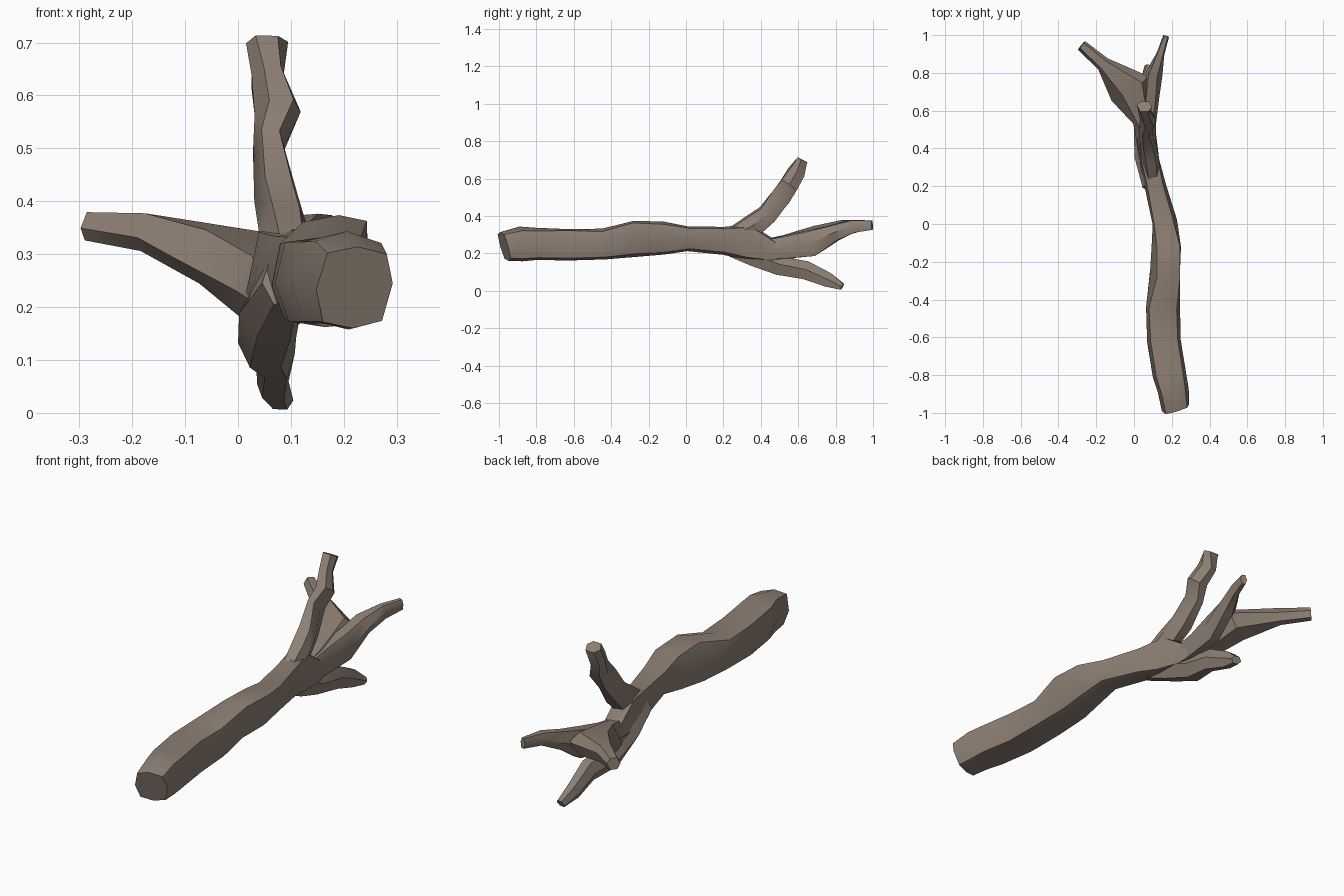
import bpy, bmesh, random
from mathutils import Vector

random.seed(4)
Z = Vector((0, 0, 1))

bark = bpy.data.materials.new("bark")
bark.diffuse_color = (0.27, 0.215, 0.175, 1)

# Cross-sections in units of half width / half height
THICK = [(1, 0.1), (0.78, 0.82), (0, 1), (-0.78, 0.85),
         (-1, -0.05), (-0.75, -0.85), (0.05, -1), (0.8, -0.82)]
THIN = [(1, 0.1), (0.55, 0.95), (-0.5, 1), (-1, -0.1), (-0.5, -0.95), (0.6, -1)]


def limb(name, rings, profile, first_dir=None, jitter=0.004):
    """Loft rings of (x, y, z, width, height[, skew]) along their path."""
    bm = bmesh.new()
    pts = [Vector(r[:3]) for r in rings]
    loops = []
    for i, r in enumerate(rings):
        t = pts[min(i + 1, len(pts) - 1)] - pts[max(i - 1, 0)]
        if i == 0 and first_dir:
            t = Vector(first_dir)
        t.normalize()
        side = t.cross(Z).normalized()
        up = side.cross(t)
        skew = r[5] if len(r) > 5 else 0
        amount = jitter if 0 < i < len(rings) - 1 else 0
        loop = []
        for u, v in profile:
            p = pts[i] + side * (u + skew * v) * r[3] / 2 + up * v * r[4] / 2
            p += Vector([random.uniform(-amount, amount) for _ in range(3)])
            loop.append(bm.verts.new(p))
        loops.append(loop)
    n = len(profile)
    for a, b in zip(loops, loops[1:]):
        for k in range(n):
            bm.faces.new((a[k], a[(k + 1) % n], b[(k + 1) % n], b[k]))
    bm.faces.new(loops[0])
    bm.faces.new(loops[-1])
    bmesh.ops.recalc_face_normals(bm, faces=bm.faces)
    mesh = bpy.data.meshes.new(name)
    bm.to_mesh(mesh)
    bm.free()
    ob = bpy.data.objects.new(name, mesh)
    bpy.context.collection.objects.link(ob)
    mesh.materials.append(bark)
    bpy.ops.object.select_all(action='DESELECT')
    ob.select_set(True)
    bpy.context.view_layer.objects.active = ob
    bpy.ops.object.shade_smooth_by_angle(angle=0.6)
    return ob


# Main stem with a slanted broken end
limb("trunk", [
    (0.22, -0.972, 0.237, 0.15, 0.16),
    (0.205, -0.88, 0.25, 0.165, 0.18),
    (0.19, -0.80, 0.25, 0.18, 0.175),
    (0.16, -0.62, 0.248, 0.18, 0.17),
    (0.155, -0.44, 0.25, 0.185, 0.17),
    (0.165, -0.27, 0.278, 0.155, 0.20, 0.3),
    (0.17, -0.12, 0.28, 0.155, 0.175, 0.15),
    (0.16, 0.01, 0.278, 0.13, 0.135),
    (0.115, 0.20, 0.27, 0.11, 0.15),
    (0.085, 0.33, 0.26, 0.105, 0.19),
    (0.065, 0.46, 0.215, 0.11, 0.12),
    (0.06, 0.56, 0.21, 0.09, 0.07),
], THICK, first_dir=(-0.3, 1, 0.3))

# Limb rising from the fork
limb("upper_limb", [
    (0.10, 0.23, 0.28, 0.08, 0.09),
    (0.085, 0.35, 0.34, 0.095, 0.12),
    (0.07, 0.43, 0.405, 0.085, 0.105),
    (0.06, 0.51, 0.50, 0.06, 0.11),
    (0.075, 0.55, 0.565, 0.09, 0.10),
    (0.053, 0.59, 0.635, 0.06, 0.095),
    (0.055, 0.622, 0.70, 0.08, 0.06),
], THIN)

# Limb drooping to the ground
limb("lower_limb", [
    (0.085, 0.20, 0.25, 0.08, 0.10),
    (0.06, 0.36, 0.19, 0.11, 0.11),
    (0.052, 0.50, 0.135, 0.11, 0.11),
    (0.068, 0.64, 0.11, 0.075, 0.10),
    (0.065, 0.76, 0.06, 0.065, 0.075),
    (0.08, 0.835, 0.022, 0.05, 0.035),
], THIN)

# Wide webbed twig to the left
limb("left_twig", [
    (0.065, 0.40, 0.22, 0.09, 0.10),
    (0.048, 0.54, 0.235, 0.11, 0.13),
    (-0.02, 0.72, 0.295, 0.23, 0.11),
    (-0.165, 0.85, 0.338, 0.08, 0.075),
    (-0.278, 0.945, 0.352, 0.06, 0.055),
], THIN)

# Slim twig to the right
limb("right_twig", [
    (0.075, 0.40, 0.22, 0.08, 0.10),
    (0.08, 0.53, 0.23, 0.08, 0.12),
    (0.09, 0.67, 0.25, 0.09, 0.14),
    (0.105, 0.80, 0.31, 0.085, 0.09),
    (0.14, 0.90, 0.345, 0.045, 0.065),
    (0.17, 0.995, 0.35, 0.032, 0.05),
], THIN)
